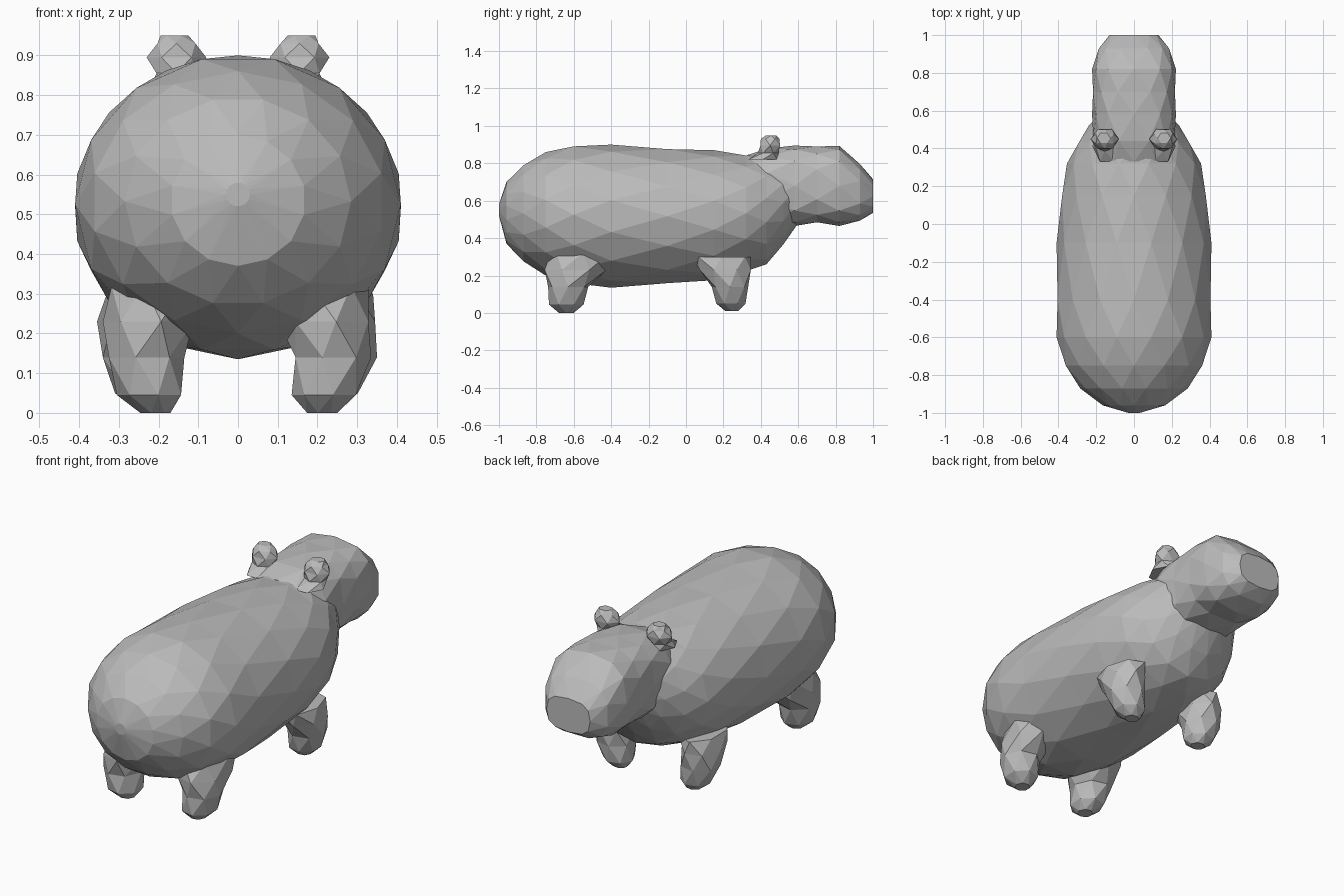
import bpy, bmesh
from math import sin, cos, pi
from mathutils import Vector

cube = bpy.data.objects.get("Cube")
if cube:
    bpy.data.objects.remove(cube)

hide = bpy.data.materials.new("grey_hide")
hide.use_nodes = True
colour = (0.5, 0.5, 0.5, 1)
hide.diffuse_color = colour
hide.node_tree.nodes["Principled BSDF"].inputs["Base Color"].default_value = colour


def power(v, p):
    return (abs(v) ** p) * (1 if v >= 0 else -1)


def loft(name, rings, sides, place):
    """Staggered rings joined by triangles; place(ring, angle) gives a point."""
    bm = bmesh.new()
    loops = []
    for i, ring in enumerate(rings):
        shift = 0.5 * (i % 2)
        loops.append([bm.verts.new(place(ring, 2 * pi * (k + shift) / sides))
                      for k in range(sides)])
    for i in range(len(loops) - 1):
        a, b = loops[i], loops[i + 1]
        if i % 2:
            a, b = b, a
        for k in range(sides):
            j = (k + 1) % sides
            bm.faces.new((a[k], a[j], b[k]))
            bm.faces.new((a[j], b[j], b[k]))
    bm.faces.new(loops[0])
    bm.faces.new(loops[-1])
    bmesh.ops.recalc_face_normals(bm, faces=bm.faces)
    mesh = bpy.data.meshes.new(name)
    bm.to_mesh(mesh)
    bm.free()
    mesh.materials.append(hide)
    obj = bpy.data.objects.new(name, mesh)
    bpy.context.collection.objects.link(obj)
    return obj


def along_y(ring, t):
    y, low, high, half, square = ring
    return Vector((half * power(cos(t), square), y,
                   (low + high) / 2 + (high - low) / 2 * power(sin(t), square)))


def upright(ring, t):
    x, y, z, rx, ry = ring
    return Vector((x + rx * cos(t), y + ry * sin(t), z))


# Barrel body: y, underside, top, half width, squareness
body = [(-1.0, .52, .58, .03, 1), (-.96, .37, .70, .17, 1),
        (-.87, .27, .795, .285, 1), (-.75, .20, .86, .37, 1),
        (-.6, .15, .90, .41, 1), (-.4, .135, .90, .415, 1),
        (-.1, .15, .885, .41, 1), (.15, .175, .87, .39, 1),
        (.32, .215, .85, .355, 1), (.43, .26, .84, .30, 1),
        (.52, .36, .82, .24, 1), (.6, .48, .80, .17, 1)]
loft("body", body, 14, along_y)

# Boxy head and muzzle
head = [(.33, .50, .845, .19, .8), (.44, .46, .885, .22, .75),
        (.58, .465, .895, .222, .7), (.70, .48, .895, .222, .7),
        (.82, .465, .893, .222, .7), (.93, .49, .80, .19, .7),
        (1.0, .535, .715, .13, .7)]
loft("head", head, 12, along_y)

# Stubby legs and ears on both sides
for side, label in ((1, "left"), (-1, "right")):
    rear = [(.21, -.64, 0, .04, .04), (.22, -.64, .045, .085, .095),
            (.235, -.63, .14, .10, .11), (.22, -.59, .23, .12, .17),
            (.21, -.55, .32, .12, .18)]
    fore = [(.22, .245, .01, .04, .035), (.23, .24, .05, .08, .08),
            (.25, .235, .14, .10, .10), (.255, .21, .23, .10, .14),
            (.24, .19, .30, .10, .16)]
    ear = [(.14, .41, .82, .08, .09), (.155, .44, .855, .058, .055),
           (.155, .45, .895, .075, .06), (.155, .45, .93, .055, .05),
           (.16, .455, .95, .035, .03)]
    for name, rings, sides in (("rear_leg", rear, 7), ("front_leg", fore, 7),
                               ("ear", ear, 6)):
        loft(f"{label}_{name}", [(side * r[0], *r[1:]) for r in rings],
             sides, upright)
